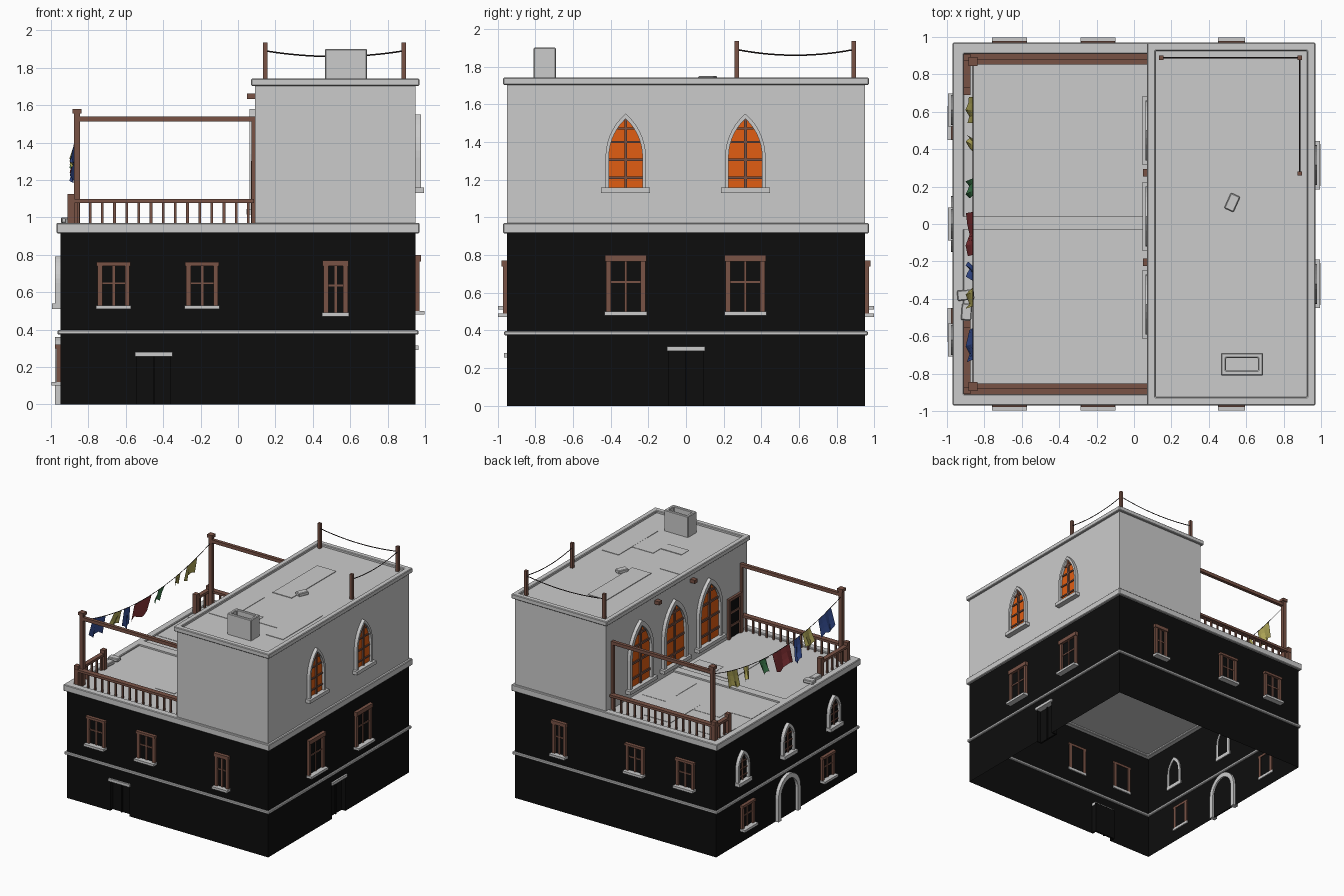
import bpy, bmesh, math, random
from mathutils import Vector, Matrix

if "Cube" in bpy.data.objects:
    bpy.data.objects.remove(bpy.data.objects["Cube"])

random.seed(4)
COL = {'black': (.004, .004, .004), 'brown': (.19, .085, .06), 'orange': (.75, .11, .006),
       'red': (.26, .035, .04), 'blue': (.04, .085, .33), 'yellow': (.45, .4, .1),
       'green': (.05, .22, .08), 'wire': (.03, .02, .02)}
MATS = {}
for k, c in COL.items():
    MATS[k] = bpy.data.materials.new(k)
    MATS[k].diffuse_color = (*c, 1)

# Wall frames: (along wall, outward, up) -> world
world = lambda u, d, z: (u, d, z)
flat = lambda u, d, z: (u, z, d)
front = lambda u, d, z: (u, -.95 - d, z)
back = lambda u, d, z: (u, .95 + d, z)
right = lambda u, d, z: (.95 + d, u, z)
left = lambda u, d, z: (-.95 - d, u, z)
inner = lambda u, d, z: (.09 - d, u, z)

PARTS = {}


def part(name, color=None):
    return PARTS.setdefault(name, (bmesh.new(), color))[0]


def prism(bm, f, pts, d0, d1):
    a = [bm.verts.new(f(u, d0, z)) for u, z in pts]
    b = [bm.verts.new(f(u, d1, z)) for u, z in pts]
    bm.faces.new(a)
    bm.faces.new(b)
    for i in range(len(a)):
        j = (i + 1) % len(a)
        bm.faces.new((a[i], a[j], b[j], b[i]))


def box(bm, f, u0, u1, d0, d1, z0, z1):
    prism(bm, f, [(u0, z0), (u1, z0), (u1, z1), (u0, z1)], d0, d1)


def quad(bm, f, u0, u1, z0, z1):
    bm.faces.new([bm.verts.new(f(u, 0, z)) for u, z in ((u0, z0), (u1, z0), (u1, z1), (u0, z1))])


def ring(bm, f, outer, inn, d0, d1, closed=True):
    rows = [[bm.verts.new(f(o[0], d0, o[1])), bm.verts.new(f(o[0], d1, o[1])),
             bm.verts.new(f(i[0], d1, i[1])), bm.verts.new(f(i[0], d0, i[1]))] for o, i in zip(outer, inn)]
    n = len(rows)
    for k in range(n if closed else n - 1):
        a, b = rows[k], rows[(k + 1) % n]
        for m in range(4):
            bm.faces.new((a[m], a[(m + 1) % 4], b[(m + 1) % 4], b[m]))
    if not closed:
        bm.faces.new(rows[0])
        bm.faces.new(rows[-1])


def rect(x0, x1, y0, y1, t=0):
    return [(x0 + t, y0 + t), (x1 - t, y0 + t), (x1 - t, y1 - t), (x0 + t, y1 - t)]


def arch(u, w, z0, zs, zt, n=7):
    h = zt - zs
    r = (w * w + h * h) / (2 * w)
    top = math.atan2(h, r - w)
    side = [(w - r + r * math.cos(top * i / n), zs + r * math.sin(top * i / n)) for i in range(n + 1)]
    side[-1] = (0, zt)
    half = [(w, z0)] + side
    return [(u + a, z) for a, z in half] + [(u - a, z) for a, z in half[-2::-1]]


def arch_window(f, floor, u, w, z0, zs, zt, t, pane, sill):
    inn = arch(u, w - t, z0, zs, zt - t * 1.5)
    ring(part(floor + '_arch_surrounds'), f, arch(u, w, z0, zs, zt), inn, -.01, .028, False)
    prism(part(floor + '_arch_panes', pane), f, inn, -.005, .006)
    box(part(floor + '_arch_sills'), f, u - sill, u + sill, -.01, .045, z0 - .025, z0 + .004)
    bars = part(floor + '_arch_bars', 'brown')
    b = w * .07
    box(bars, f, u - b, u + b, .004, .018, z0, zt - t * 1.5)
    for k in (.14, .38, .62, .8):
        z = z0 + k * (zt - z0)
        iw, h = w - t, zt - t * 1.5 - zs
        r = (iw * iw + h * h) / (2 * iw)
        hw = iw if z < zs else iw - r + math.sqrt(max(0, r * r - (z - zs) ** 2))
        box(bars, f, u - hw, u + hw, .004, .015, z - b * .8, z + b * .8)


def window(f, u, w, z0, z1, head=.02):
    box(part('window_sills'), f, u - w, u + w, -.01, .048, z0, z0 + .02)
    fr = part('window_frames', 'brown')
    box(fr, f, u - w + .002, u + w - .002, -.01, .028, z1 - head, z1)
    for s in (-1, 1):
        c = u + s * (w - .02)
        box(fr, f, c - .013, c + .013, -.01, .02, z0 + .02, z1 - head)
    box(fr, f, u - .007, u + .007, 0, .012, z0 + .02, z1 - head)
    zm = z0 + (z1 - z0) * .55
    box(fr, f, u - w + .03, u + w - .03, 0, .01, zm - .005, zm + .005)
    box(part('window_panes', 'black'), f, u - w + .02, u + w - .02, -.006, .004, z0 + .02, z1 - head)


# Lower storeys: thin walls open below, with recessed doors in front and right walls
walls = part('lower_walls', 'black')
for f in (back, left):
    quad(walls, f, -.95, .95, 0, .93)
for f, c, zt in ((front, -.45, .255), (right, 0, .29)):
    quad(walls, f, -.95, c - .09, 0, .93)
    quad(walls, f, c + .09, .95, 0, .93)
    quad(walls, f, c - .09, c + .09, zt, .93)
    door = part('ground_doors', 'black')
    box(door, f, c - .1, c + .1, -.05, -.035, 0, zt + .01)
    for s in (-.095, 0, .095):
        box(door, f, c + s - .005, c + s + .005, -.04, -.025 if s == 0 else 0, 0, zt)
    box(part('door_lintels'), f, c - .1, c + .1, -.04, .015, zt, zt + .024)
ring(part('storey_band'), flat, rect(-.965, .965, -.965, .965), rect(-.935, .935, -.935, .935), .373, .397)
ring(part('terrace_cornice'), flat, rect(-.97, .97, -.97, .97), rect(-.91, .91, -.91, .91), .915, .97)
box(part('terrace_floor'), flat, -.92, .92, .93, .957, -.92, .92)
box(part('terrace_divider'), flat, -.92, .09, .95, .97, -.03, .04)

# Rectangular windows
for f in (front, back):
    window(f, -.665, .093, .51, .76)
    window(f, -.192, .093, .51, .76)
    window(f, .522, .072, .47, .77, .03)
for y in (-.32, .315):
    window(right, y, .112, .48, .8, .035)
for y in (-.54, .54):
    window(left, y, .09, .1, .32)

# Arched windows and the arched entrance
for y in (-.62, 0, .61):
    arch_window(left, 'middle', y, .08, .535, .65, .79, .02, 'black', .088)
for y in (-.32, .315):
    arch_window(right, 'upper', y, .107, 1.155, 1.32, 1.55, .018, 'orange', .13)
for y in (-.43, .04, .5):
    arch_window(inner, 'terrace', y, .16, 1.04, 1.29, 1.58, .03, 'orange', .185)
ring(part('entrance_arch'), left, arch(0, .15, 0, .2, .36), arch(0, .112, 0, .2, .32), -.02, .028, False)
prism(part('entrance_door', 'black'), left, arch(0, .112, 0, .2, .32), -.006, .004)

# Upper storey with roof rim
uw = part('upper_walls')
for f in (front, back):
    quad(uw, f, .09, .95, .95, 1.72)
for f in (right, inner):
    quad(uw, f, -.95, .95, .95, 1.72)
box(part('roof_floor'), flat, .09, .95, 1.7, 1.722, -.95, .95)
ring(part('roof_rim'), flat, rect(.07, .97, -.97, .97), rect(.07, .97, -.97, .97, .045), 1.703, 1.742)

# Terrace door and projecting beam ends
td = part('terrace_door_frame', 'brown')
ring(td, inner, [(-.86, .957), (-.86, 1.3), (-.68, 1.3), (-.68, .957)],
     [(-.835, .957), (-.835, 1.275), (-.705, 1.275), (-.705, .957)], -.01, .02, False)
for z in (1.06, 1.17):
    box(td, inner, -.835, -.705, 0, .012, z - .008, z + .008)
box(part('terrace_door_panel', 'black'), inner, -.84, -.7, -.005, .006, .957, 1.28)
for y in (-.205, .275):
    box(part('beam_ends', 'brown'), inner, y - .02, y + .02, -.01, .042, 1.632, 1.662)

# Railings, pergola posts and beams
rail, bal, post = part('rails', 'brown'), part('balusters', 'brown'), part('terrace_posts', 'brown')
for s in (-1, 1):
    y = s * .89
    box(rail, world, -.91, .085, y - .022, y + .022, 1.077, 1.097)
    for i in range(15):
        x = -.855 + i * .065
        box(bal, world, x - .007, x + .007, y - .007, y + .007, .955, 1.08)
    end = .71 if s > 0 else -.535
    box(rail, world, -.912, -.875, min(end, y), max(end, y), 1.077, 1.097)
    for i in range(1, 7):
        if abs(y - s * i * .065) > abs(end) + .02:
            v = y - s * i * .065
            box(bal, world, -.9, -.886, v - .007, v + .007, .955, 1.08)
    for v in (end, y):
        box(post, world, -.912, -.874, v - .019, v + .019, .955, 1.125)
    p = s * .868
    box(post, world, -.876, -.844, p - .016, p + .016, .955, 1.56)
    box(post, world, -.884, -.836, p - .024, p + .024, 1.555, 1.58)
    box(post, world, .072, .092, p - .012, p + .012, .955, 1.54)
    box(part('pergola_beams', 'brown'), world, -.87, .09, p - .014, p + .014, 1.512, 1.54)

# Chimney, loose stones, and worn paving slabs
ring(part('chimney'), flat, rect(.465, .69, -.81, -.69), rect(.465, .69, -.81, -.69, .026), 1.715, 1.9)
box(part('chimney'), flat, .48, .675, 1.74, 1.8, -.8, -.7)
stones = part('loose_stones')
for x, y, z, a in ((.525, .115, 1.735, 1.15), (-.9, -.38, .985, .1), (-.895, -.47, .98, 1.5)):
    m = Matrix.Translation((x, y, z)) @ Matrix.Rotation(a, 4, 'Z') @ Matrix.Diagonal((.09, .055, .03, 1))
    bmesh.ops.create_cube(stones, size=1, matrix=m)
slabs = [(-.9, -.68, .61, .82, .957), (-.68, -.43, .3, .52, .957), (-.43, -.18, .41, .82, .957),
         (-.9, -.68, .2, .4, .957), (-.18, .05, .1, .52, .957), (-.36, -.18, -.6, -.09, .957),
         (-.18, .05, -.25, -.09, .957), (.32, .52, -.5, -.4, 1.722), (.32, .5, .01, .61, 1.722),
         (.52, .72, -.5, -.3, 1.722), (.72, .88, -.65, -.12, 1.722), (.13, .32, -.58, -.1, 1.722)]
for x0, x1, y0, y1, z in slabs:
    box(part('paving_slabs'), flat, x0, x1, z - .005, z + random.uniform(.002, .006), y0, y1)

# Roof poles
for x, y in ((.147, .89), (.885, .89), (.885, .27)):
    box(part('roof_poles', 'brown'), world, x - .012, x + .012, y - .012, y + .012, 1.715, 1.935)


# Sagging lines
def cable(name, a, b, sag, r):
    cu = bpy.data.curves.new(name, 'CURVE')
    cu.dimensions, cu.bevel_depth, cu.bevel_resolution = '3D', r, 0
    sp = cu.splines.new('POLY')
    sp.points.add(14)
    for i, pt in enumerate(sp.points):
        t = i / 14
        v = Vector(a).lerp(Vector(b), t)
        pt.co = (v.x, v.y, v.z - sag * 4 * t * (1 - t), 1)
    cu.materials.append(MATS['wire'])
    bpy.context.collection.objects.link(bpy.data.objects.new(name, cu))


cable('roof_line_back', (.147, .89, 1.89), (.885, .89, 1.89), .03, .004)
cable('roof_line_side', (.885, .89, 1.89), (.885, .27, 1.89), .03, .004)
cable('clothes_line', (-.86, .868, 1.51), (-.86, -.868, 1.51), .14, .003)

# Hanging laundry
for i, (y, w, h, c) in enumerate(((.61, .14, .13, 'yellow'), (.42, .07, .1, 'yellow'), (.2, .09, .11, 'green'),
                                  (-.05, .23, .15, 'red'), (-.265, .08, .18, 'blue'),
                                  (-.39, .1, .12, 'yellow'), (-.64, .17, .15, 'blue'))):
    bm = part('laundry_%d' % (i + 1), c)
    grid = []
    for k in range(5):
        v = y + w * (k / 4 - .5)
        z = 1.51 - .14 * (1 - (v / .868) ** 2)
        grid.append([bm.verts.new((-.86 - .03 * j / 3 + .012 * j / 3 * math.sin(k * 2.2 + i),
                                   v + .008 * j * math.sin(i * 2), z - h * j / 3 * (1 + .12 * math.sin(k * 1.7 + i))))
                     for j in range(4)])
    for k in range(4):
        for j in range(3):
            bm.faces.new((grid[k][j], grid[k + 1][j], grid[k + 1][j + 1], grid[k][j + 1]))

# Turn every part into an object
for name, (bm, color) in PARTS.items():
    bmesh.ops.recalc_face_normals(bm, faces=bm.faces)
    me = bpy.data.meshes.new(name)
    bm.to_mesh(me)
    bm.free()
    ob = bpy.data.objects.new(name, me)
    bpy.context.collection.objects.link(ob)
    if color:
        me.materials.append(MATS[color])
    if name in ('terrace_cornice', 'roof_rim', 'chimney', 'loose_stones', 'storey_band'):
        bv = ob.modifiers.new('soft_edges', 'BEVEL')
        bv.width, bv.segments = .005, 1

for m in bpy.data.materials:
    if m.users and not m.is_grease_pencil:
        m.use_nodes = True
        m.node_tree.nodes["Principled BSDF"].inputs["Base Color"].default_value = m.diffuse_color
